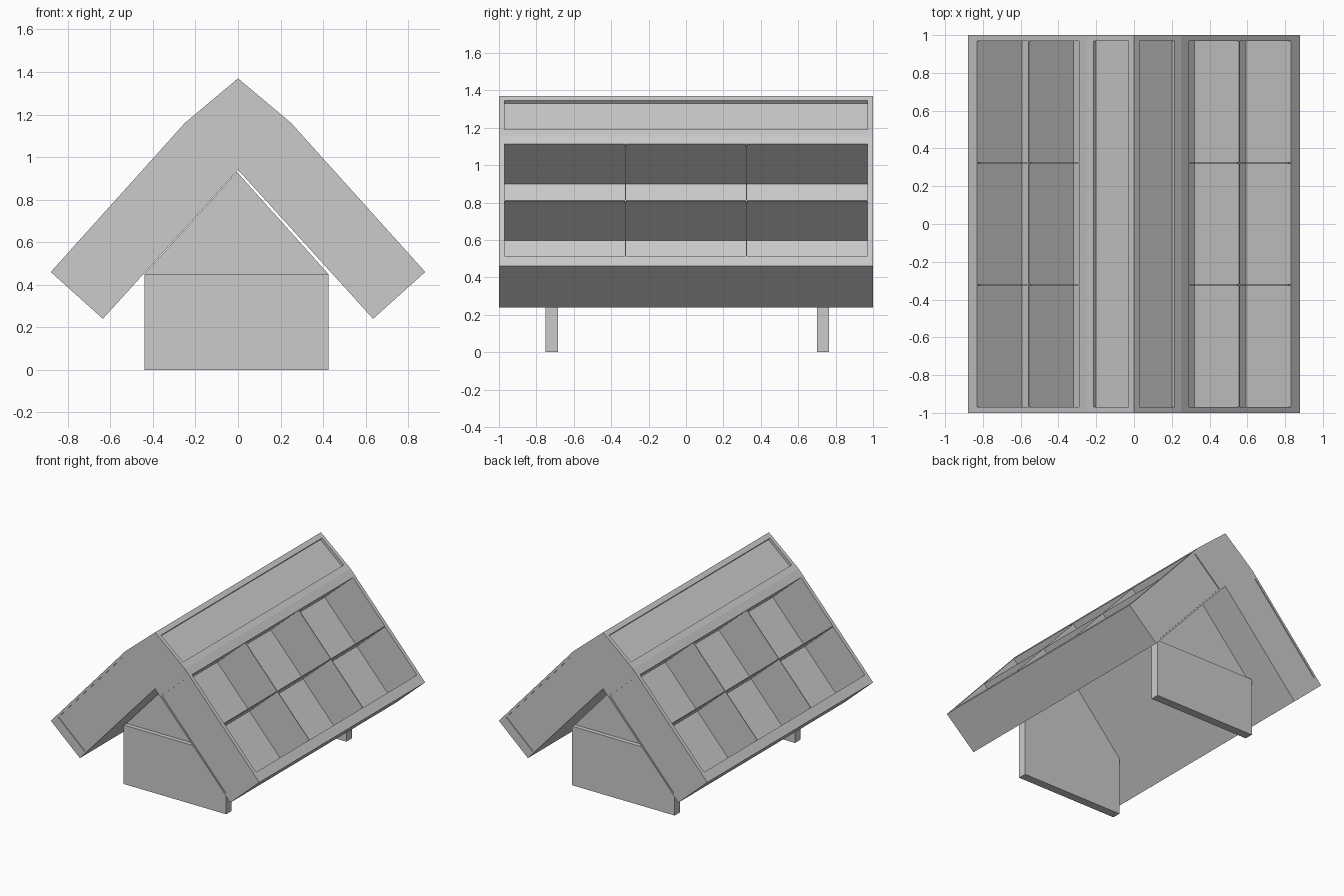
import bpy, bmesh
from mathutils import Vector

if "Cube" in bpy.data.objects:
    bpy.data.objects.remove(bpy.data.objects["Cube"])


def make_object(name, bm):
    bmesh.ops.recalc_face_normals(bm, faces=bm.faces[:])
    me = bpy.data.meshes.new(name)
    bm.to_mesh(me)
    bm.free()
    ob = bpy.data.objects.new(name, me)
    bpy.context.collection.objects.link(ob)
    return ob


def add_prism(bm, profile, y0, y1):
    """Extrude an (x, z) outline from y0 to y1."""
    face = bm.faces.new([bm.verts.new((x, y0, z)) for x, z in profile])
    ext = bmesh.ops.extrude_face_region(bm, geom=[face])
    verts = [v for v in ext["geom"] if isinstance(v, bmesh.types.BMVert)]
    bmesh.ops.translate(bm, verts=verts, vec=(0, y1 - y0, 0))


def slope_rect(top, bottom, s0, s1, d0, d1, side):
    """Rectangle on a slope: s runs down the slope, d runs into it."""
    o, e = Vector(top), Vector(bottom)
    t = (e - o).normalized()
    inward = Vector((t.y, -t.x))
    pts = [o + t * s + inward * d for s, d in ((s0, d0), (s1, d0), (s1, d1), (s0, d1))]
    return [(p.x * side, p.y) for p in pts]


APEX, SHOULDER, EAVE = (0, 1.37), (0.25, 1.16), (0.88, 0.46)
S0, S1, DEPTH, YIN = 0.062, 0.869, 0.32, 0.97

# A-frame body: chevron outline extruded along the length
bm = bmesh.new()
add_prism(bm, [APEX, SHOULDER, EAVE, (0.635, 0.24), (0, 0.94),
               (-0.635, 0.24), (-0.88, 0.46), (-0.25, 1.16)], -1, 1)
body = make_object("display_body", bm)

# Cutters: shelf cavities, ridge recesses and shallow end panels
bm = bmesh.new()
for side in (-1, 1):
    add_prism(bm, slope_rect(SHOULDER, EAVE, S0, S1, -0.05, DEPTH, side), -YIN, YIN)
    add_prism(bm, slope_rect(APEX, SHOULDER, 0.039, 0.28, -0.05, 0.02, side), -YIN, YIN)
    for end in (-1, 1):
        add_prism(bm, slope_rect(SHOULDER, EAVE, S0, S1, 0.018, DEPTH, side),
                  end * 0.993, end * 1.05)
cutter = make_object("recess_cutter", bm)
cutter.hide_render = True

mod = body.modifiers.new("recesses", "BOOLEAN")
mod.operation = "DIFFERENCE"
mod.solver = "EXACT"
mod.object = cutter
bpy.context.view_layer.objects.active = body
bpy.ops.object.modifier_apply(modifier=mod.name)
bpy.data.objects.remove(cutter, do_unlink=True)

# Thin shelf and dividers inside each cavity
mid = (S0 + S1) / 2
for side, label in ((-1, "left"), (1, "right")):
    bm = bmesh.new()
    add_prism(bm, slope_rect(SHOULDER, EAVE, mid - 0.003, mid + 0.003, 0.003, DEPTH, side), -YIN, YIN)
    make_object(label + "_shelf", bm)
    bm = bmesh.new()
    for y in (-0.323, 0.323):
        add_prism(bm, slope_rect(SHOULDER, EAVE, S0, S1, 0.003, DEPTH, side), y - 0.003, y + 0.003)
    make_object(label + "_dividers", bm)

# Supports: thick lower board with a thinner gable flush on the inner side
for name, inner, outer in (("front", -0.685, -0.75), ("back", 0.70, 0.765)):
    bm = bmesh.new()
    add_prism(bm, [(-0.44, 0), (0.425, 0), (0.425, 0.45), (-0.44, 0.45)], inner, outer)
    make_object(name + "_support_board", bm)
    bm = bmesh.new()
    add_prism(bm, [(-0.44, 0.45), (0.425, 0.45), (-0.005, 0.93)], inner, (inner + outer) / 2)
    make_object(name + "_support_gable", bm)
